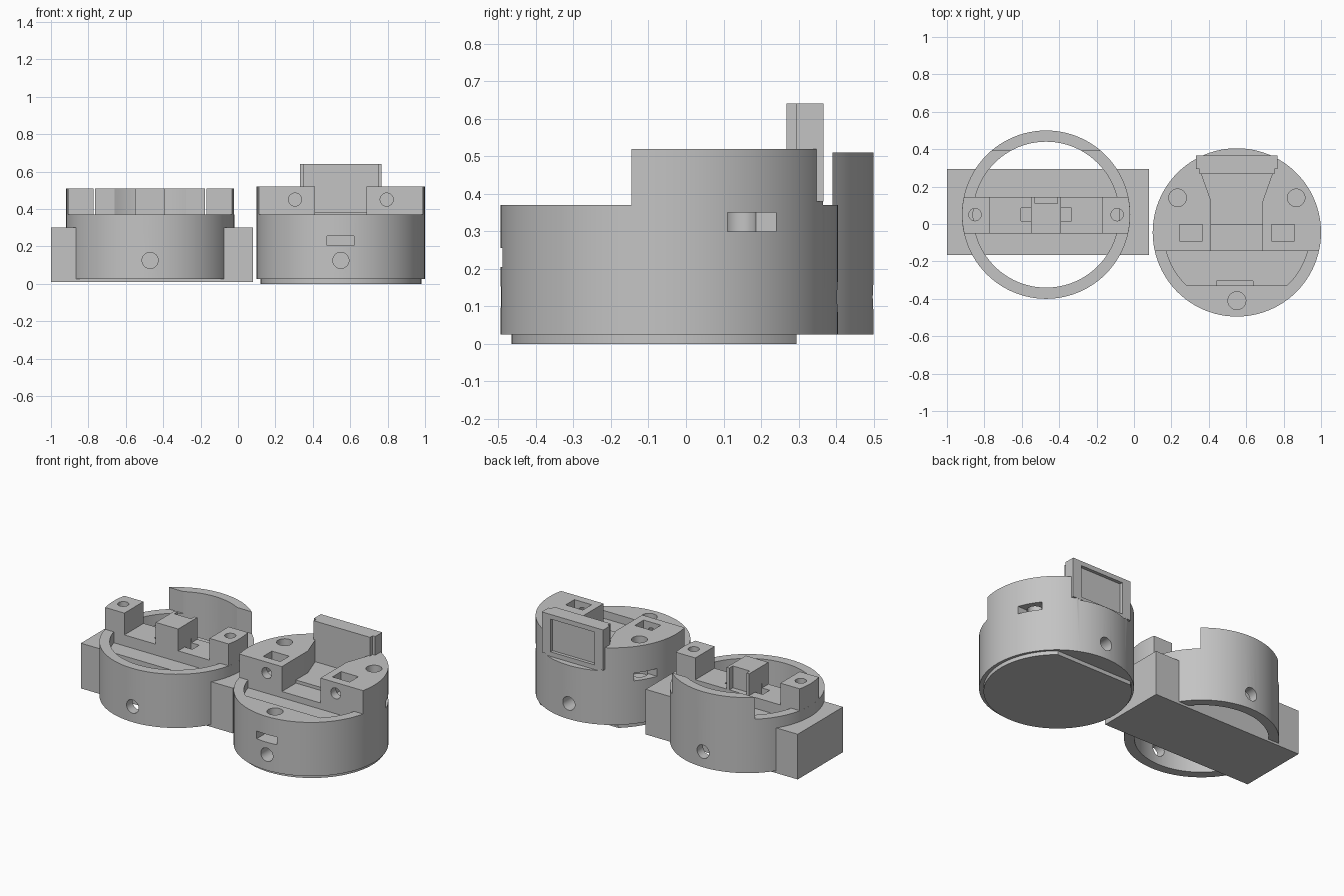
import bpy, bmesh, math
from mathutils import Matrix, Vector

if "Cube" in bpy.data.objects:
    bpy.data.objects.remove(bpy.data.objects["Cube"])

grey = bpy.data.materials.new("grey plastic")
grey.diffuse_color = (0.55, 0.55, 0.55, 1)
grey.use_nodes = True
grey.node_tree.nodes["Principled BSDF"].inputs["Base Color"].default_value = grey.diffuse_color


def finish(name, bm):
    bmesh.ops.recalc_face_normals(bm, faces=bm.faces)
    me = bpy.data.meshes.new(name)
    bm.to_mesh(me)
    bm.free()
    me.materials.append(grey)
    ob = bpy.data.objects.new(name, me)
    bpy.context.collection.objects.link(ob)
    return ob


def prism(name, pts, z0, z1):
    """Upright solid from a closed outline."""
    bm = bmesh.new()
    face = bm.faces.new([bm.verts.new((x, y, z0)) for x, y in pts])
    ext = bmesh.ops.extrude_face_region(bm, geom=[face])
    verts = [v for v in ext["geom"] if isinstance(v, bmesh.types.BMVert)]
    bmesh.ops.translate(bm, verts=verts, vec=(0, 0, z1 - z0))
    return finish(name, bm)


def box(name, x0, x1, y0, y1, z0, z1):
    return prism(name, [(x0, y0), (x1, y0), (x1, y1), (x0, y1)], z0, z1)


def disc(name, x, y, r, z0, z1, n=96):
    ring = [2 * math.pi * i / n for i in range(n)]
    return prism(name, [(x + r * math.cos(a), y + r * math.sin(a)) for a in ring], z0, z1)


def bore(x, z, r, y0, y1):
    """Round cutter running along y."""
    bm = bmesh.new()
    m = Matrix.Translation(Vector((x, (y0 + y1) / 2, z))) @ Matrix.Rotation(math.pi / 2, 4, 'X')
    bmesh.ops.create_cone(bm, cap_ends=True, segments=32, radius1=r, radius2=r,
                          depth=y1 - y0, matrix=m)
    return finish("bore_cutter", bm)


def combine(ob, tools, op='DIFFERENCE'):
    """Apply booleans one after another and drop the cutters."""
    for t in tools:
        mod = ob.modifiers.new("bool", 'BOOLEAN')
        mod.operation, mod.solver, mod.object = op, 'EXACT', t
        bpy.context.view_layer.update()
        deps = bpy.context.evaluated_depsgraph_get()
        me = bpy.data.meshes.new_from_object(ob.evaluated_get(deps))
        ob.modifiers.clear()
        ob.data = me
        bpy.data.objects.remove(t)
    return ob


# ---------- left assembly: ring, cross bar base, post holder ----------
CX, CY, R = -0.47, 0.05, 0.45
base_bar = box("base_bar", -1, 0.08, -0.165, 0.295, 0.01, 0.30)

outer_ring = disc("outer_ring", CX, CY, R, 0.025, 0.51)
combine(outer_ring, [
    disc("c", CX, CY, 0.39, -0.1, 0.7),
    box("c", -1.1, 0.2, -0.6, 0.39, 0.37, 0.7),        # low front and sides
    bore(CX, 0.125, 0.043, -0.6, 0.7),                 # front and back holes
])

post_holder = box("post_holder", CX - 0.46, CX + 0.46, -0.05, 0.145, 0.28, 0.51)
combine(post_holder, [disc("c", CX, CY, 0.4495, 0.2, 0.6)], 'INTERSECT')
cuts = []
for s in (-1, 1):
    a, b = sorted((CX + s * 0.08, CX + s * 0.302))
    cuts.append(box("c", a, b, -0.2, 0.3, 0.37, 0.6))  # gap beside centre block
    a, b = sorted((CX + s * 0.078, CX + s * 0.135))
    cuts.append(box("c", a, b, 0.015, 0.085, 0.31, 0.4))  # wire slots
    cuts.append(disc("c", CX + s * 0.38, 0.05, 0.033, 0.36, 0.6, 32))  # screw holes
cuts.append(box("c", CX - 0.06, CX + 0.06, 0.11, 0.2, 0.37, 0.6))      # rear notch
combine(post_holder, cuts)

# ---------- right assembly: round housing, foot, rear tab ----------
HX, HY = 0.55, -0.045
foot_disc = disc("foot_disc", HX, HY + 0.01, 0.43, 0, 0.03)
combine(foot_disc, [box("c", 0, 1.1, 0.295, 0.6, -0.1, 0.1)])

housing = disc("housing", HX, HY, R, 0.025, 0.52)
# shallow front pocket outline: arc with a straight front wall
pr = 0.39
a0, a1 = math.asin((-0.145 - HY) / pr), math.asin((-0.33 - HY) / pr)
arc = [a0 + (a1 - a0) * i / 12 for i in range(13)]
right = [(HX + pr * math.cos(a), HY + pr * math.sin(a)) for a in arc]
pocket = right + [(2 * HX - x, y) for x, y in reversed(right)]
half = [(0.137, -0.2), (0.137, 0.12), (0.19, 0.27)]
channel = [(HX + x, y) for x, y in half] + [(HX - x, y) for x, y in reversed(half)]
cuts = [
    box("c", 0, 1.1, -0.6, -0.145, 0.37, 0.7),         # low front step
    prism("c", channel, 0.38, 0.7),                    # central channel
    box("c", HX - 0.137, HX + 0.137, -0.2, -0.003, 0.36, 0.5),
    prism("c", pocket, 0.32, 0.6),
    box("c", 0.0, 1.1, 0.365, 0.6, 0.37, 0.7),         # flat back
    box("c", 0.475, 0.62, -0.6, -0.40, 0.205, 0.255),  # front slot
    box("c", 0.442, 0.635, -0.33, -0.305, 0.27, 0.4),  # pocket slot
    disc("c", HX, -0.41, 0.048, 0.27, 0.5, 32),        # front top hole
    bore(HX, 0.125, 0.043, -0.6, -0.38),
    bore(HX, 0.125, 0.043, 0.29, 0.6),
]
for s in (-1, 1):
    cuts.append(bore(HX + s * 0.245, 0.45, 0.035, -0.25, -0.05))       # wing holes
    cuts.append(disc("c", HX + s * 0.317, 0.14, 0.047, 0.28, 0.7, 32))  # top holes
    a, b = sorted((HX + s * 0.185, HX + s * 0.307))
    cuts.append(box("c", a, b, -0.092, -0.003, 0.40, 0.7))             # nut pockets
    a, b = sorted((HX + s * 0.31, HX + s * 0.6))
    cuts.append(box("c", a, b, 0.11, 0.24, 0.30, 0.35))                # side slots
combine(housing, cuts)

half = [(0.2, 0.268), (0.2, 0.295), (0.218, 0.295), (0.218, 0.366)]
outline = [(HX + x, y) for x, y in half] + [(HX - x, y) for x, y in reversed(half)]
rear_tab = prism("rear_tab", outline, 0.38, 0.64)
combine(rear_tab, [box("c", HX - 0.155, HX + 0.155, 0.345, 0.5, 0.40, 0.61)])
# matching recess through the housing back wall
combine(housing, [box("c", HX - 0.155, HX + 0.155, 0.345, 0.5, 0.40, 0.61)])

# ---------- smooth round walls, sharp edges ----------
for ob in bpy.context.scene.objects:
    bpy.ops.object.select_all(action='DESELECT')
    ob.select_set(True)
    bpy.context.view_layer.objects.active = ob
    bpy.ops.object.shade_smooth_by_angle(angle=math.radians(25))
